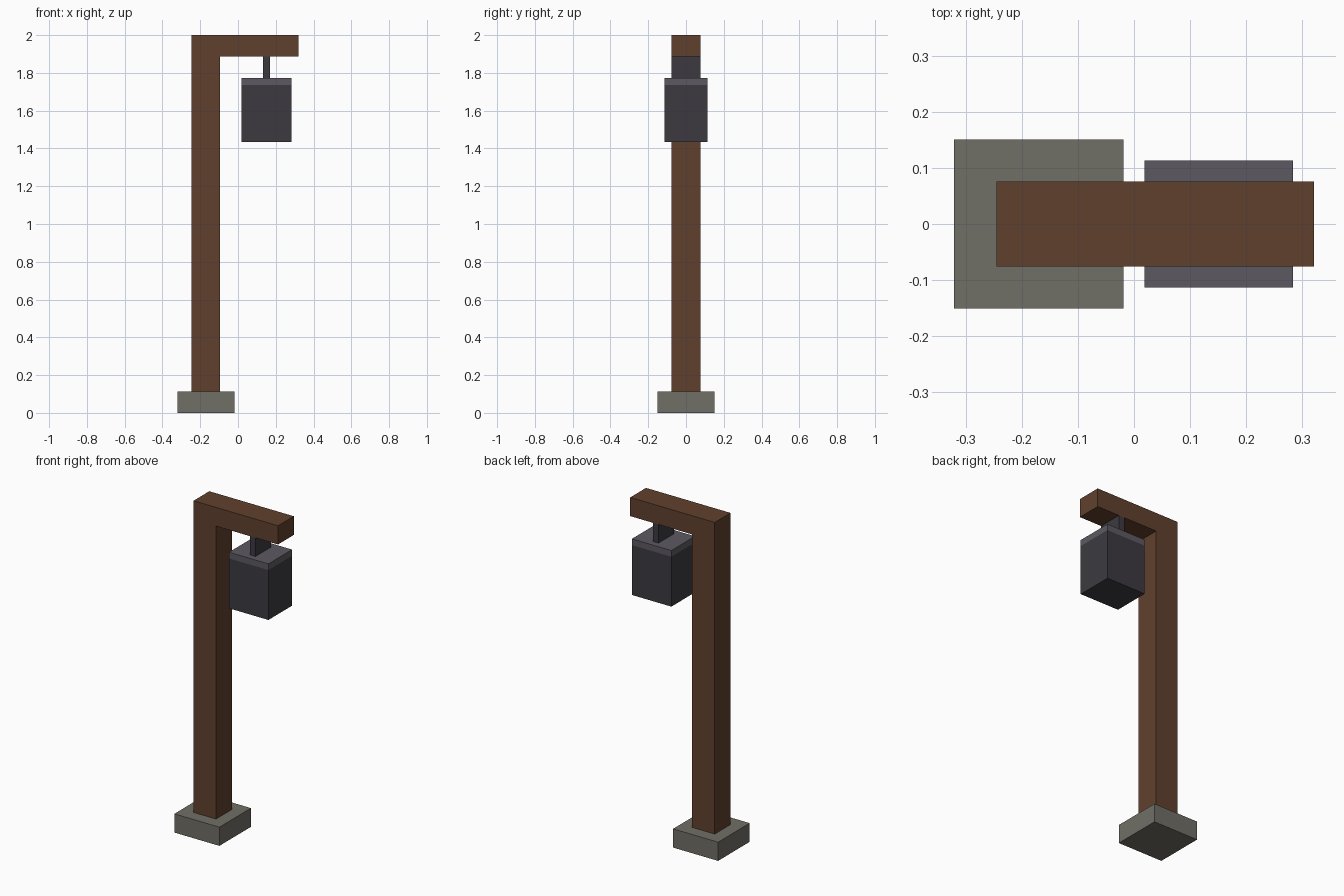
import bpy
import bmesh

U = 2 / 53  # modelling unit: the post is 53 units tall

cube = bpy.data.objects.get("Cube")
if cube:
    bpy.data.objects.remove(cube, do_unlink=True)


def linear(c):
    c /= 255
    return c / 12.92 if c <= 0.04045 else ((c + 0.055) / 1.055) ** 2.4


def material(name, r, g, b):
    mat = bpy.data.materials.new(name)
    mat.use_nodes = True
    colour = (linear(r), linear(g), linear(b), 1)
    mat.diffuse_color = colour
    mat.node_tree.nodes["Principled BSDF"].inputs["Base Color"].default_value = colour
    return mat


def prism(name, profile, depth, mat):
    """Extrude an XZ profile along y, centred on y = 0 (all in units)."""
    bm = bmesh.new()
    face = bm.faces.new([bm.verts.new((x * U, -depth / 2 * U, z * U)) for x, z in profile])
    out = bmesh.ops.extrude_face_region(bm, geom=[face])
    moved = [v for v in out["geom"] if isinstance(v, bmesh.types.BMVert)]
    bmesh.ops.translate(bm, verts=moved, vec=(0, depth * U, 0))
    bmesh.ops.recalc_face_normals(bm, faces=bm.faces)
    mesh = bpy.data.meshes.new(name)
    bm.to_mesh(mesh)
    bm.free()
    mesh.materials.append(mat)
    obj = bpy.data.objects.new(name, mesh)
    bpy.context.collection.objects.link(obj)
    return obj


def box(name, x0, x1, z0, z1, depth, mat):
    return prism(name, [(x0, z0), (x1, z0), (x1, z1), (x0, z1)], depth, mat)


stone = material("grey stone", 112, 110, 102)
wood = material("brown wood", 96, 64, 45)
iron = material("dark iron", 60, 58, 64)
cap_metal = material("light iron", 92, 90, 97)

# Stone footing
box("base", -8.5, -0.5, 0, 3, 8, stone)

# Post and overhanging arm in one L-shaped piece
prism("post_and_arm",
      [(-6.5, 3), (-2.5, 3), (-2.5, 50), (8.5, 50), (8.5, 53), (-6.5, 53)],
      4, wood)

# Hanging lantern
box("hanger", 3.5, 4.5, 47, 50, 4, iron)
box("lantern_body", 0.5, 7.5, 38, 46, 6, iron)
box("lantern_cap", 0.5, 7.5, 46, 47, 6, cap_metal)
